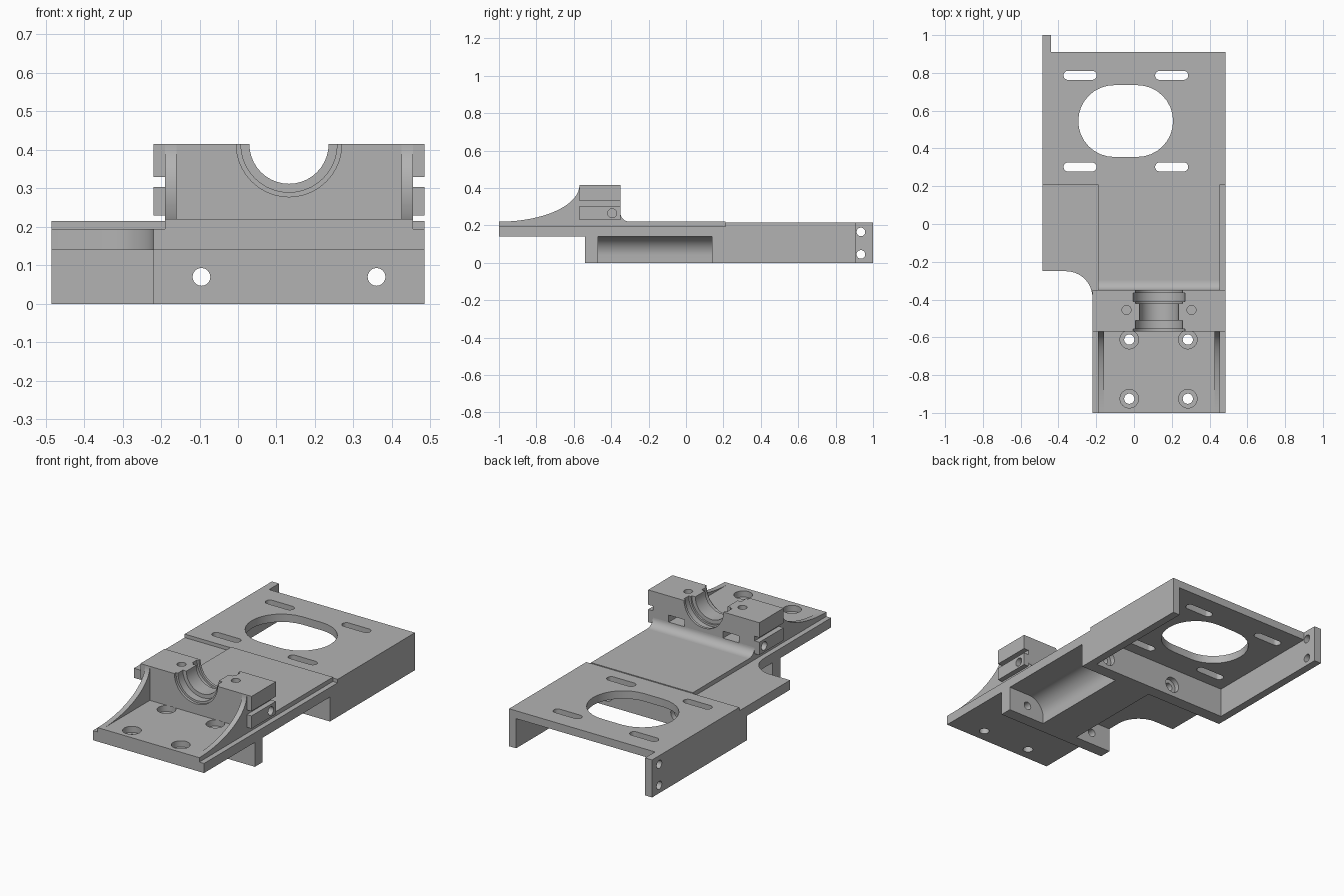
import bpy, bmesh, math
from mathutils import Vector

cube = bpy.data.objects.get("Cube")
if cube:
    bpy.data.objects.remove(cube, do_unlink=True)

grey = bpy.data.materials.new("plain grey")
grey.use_nodes = True
GREY = (0.45, 0.45, 0.45, 1)
grey.diffuse_color = GREY
grey.node_tree.nodes["Principled BSDF"].inputs["Base Color"].default_value = GREY
parts = []


def extrude(name, pts, axis, lo, hi, cutter=False):
    """Prism from a 2D outline: axis x uses (y,z), y uses (x,z), z uses (x,y)."""
    place = {"x": lambda a, b, t: (t, a, b),
             "y": lambda a, b, t: (a, t, b),
             "z": lambda a, b, t: (a, b, t)}[axis]
    bm = bmesh.new()
    face = bm.faces.new([bm.verts.new(place(a, b, lo)) for a, b in pts])
    out = bmesh.ops.extrude_face_region(bm, geom=[face])
    moved = [v for v in out["geom"] if isinstance(v, bmesh.types.BMVert)]
    bmesh.ops.translate(bm, verts=moved, vec=Vector(place(0, 0, hi - lo)))
    bmesh.ops.recalc_face_normals(bm, faces=bm.faces)
    mesh = bpy.data.meshes.new(name)
    bm.to_mesh(mesh)
    bm.free()
    mesh.materials.append(grey)
    ob = bpy.data.objects.new(name, mesh)
    bpy.context.collection.objects.link(ob)
    if cutter:
        ob.hide_render = True
    else:
        parts.append(ob)
    return ob


def rect(a0, a1, b0, b1):
    return [(a0, b0), (a1, b0), (a1, b1), (a0, b1)]


def box(name, x0, x1, y0, y1, z0, z1, cutter=False):
    return extrude(name, rect(x0, x1, y0, y1), "z", z0, z1, cutter)


def arc(ca, cb, ra, rb, start, end, n=16):
    angles = [math.radians(start + (end - start) * i / n) for i in range(n + 1)]
    return [(ca + ra * math.cos(t), cb + rb * math.sin(t)) for t in angles]


def stadium(x0, x1, cy, r):
    return arc(x1 - r, cy, r, r, -90, 90) + arc(x0 + r, cy, r, r, 90, 270)


def drill(axis, a, b, r, lo, hi):
    return extrude("drill", arc(a, b, r, r, 0, 360, 40)[:-1], axis, lo, hi, True)


def cut(obs, cutters):
    """Subtract the cutters, bake the result and discard the cutters."""
    for ob in obs:
        for c in cutters:
            m = ob.modifiers.new("cut", "BOOLEAN")
            m.operation, m.solver, m.object = "DIFFERENCE", "EXACT", c
        dg = bpy.context.evaluated_depsgraph_get()
        baked = bpy.data.meshes.new_from_object(ob.evaluated_get(dg))
        ob.modifiers.clear()
        ob.data = baked
    for c in cutters:
        bpy.data.objects.remove(c, do_unlink=True)


# Overall extents
L, R = -0.485, 0.485          # outer sides
INNER = -0.22                 # narrow side of the front section
MID = (INNER + R) / 2         # centre line of the front section
SCREW_X = (-0.025, 0.285)
BOLT_X = (-0.095, 0.36)

# Stepped front plate with four counterbored holes
front_plate = extrude("front_plate", [
    (INNER, 0.14), (R, 0.14), (R, 0.195), (0.455, 0.195),
    (0.455, 0.22), (-0.19, 0.22), (-0.19, 0.195), (INNER, 0.195)], "y", -1, 0.21)
holes = []
for x in SCREW_X:
    for y in (-0.612, -0.925):
        holes += [drill("z", x, y, 0.027, 0.1, 0.3), drill("z", x, y, 0.049, 0.185, 0.3)]
cut([front_plate], holes)

# Side wing with a concave corner
extrude("side_wing", [(INNER, 0.21), (L, 0.21), (L, -0.25)]
        + arc(-0.36, -0.39, 0.14, 0.14, 90, 0), "z", 0.14, 0.195)

# Keel below the plate, hollowed on both sides
half = [(R, 0.14)] + arc(0.35, 0.04, 0.1, 0.1, 90, 180)[::-1][::-1] + [(0.25, 0)]
mirrored = [(2 * MID - a, b) for a, b in reversed(half)]
extrude("keel", half + mirrored, "y", -0.47, 0.14)

# End wall and cross wall with bolt holes
end_wall = box("end_wall", INNER, R, -0.54, -0.47, 0, 0.14)
cross_wall = box("cross_wall", L, R, 0.14, 0.21, 0, 0.14)
cut([end_wall, cross_wall], [drill("y", x, 0.07, 0.023, -0.7, 0.4) for x in BOLT_X])
cut([cross_wall], [drill("y", x, 0.07, 0.045, 0.18, 0.4) for x in BOLT_X])

# Rear deck with oval opening and four slots
deck = box("rear_deck", L, R, 0.21, 0.91, 0.17, 0.215)
openings = [extrude("opening", stadium(-0.295, 0.207, 0.545, 0.19), "z", 0.1, 0.3, True)]
for x0 in (-0.373, 0.112):
    for y in (0.302, 0.787):
        openings.append(extrude("slot", stadium(x0, x0 + 0.175, y, 0.024),
                                "z", 0.1, 0.3, True))
cut([deck], openings)

# Rear side walls, one carrying the drilled tab
box("left_wall", R - 0.045, R, 0.21, 0.91, 0, 0.17)
box("right_wall", L, L + 0.045, 0.21, 0.91, 0, 0.17)
tab = box("end_tab", L, L + 0.045, 0.91, 1, 0, 0.215)
cut([tab], [drill("x", 0.935, z, 0.023, -0.6, -0.3) for z in (0.045, 0.165)])

# Bearing block with stepped half bore, screw holes and nut pockets
F, B, TOP = -0.57, -0.35, 0.415
block = box("bearing_block", -0.19, 0.455, F, B, 0.22, TOP)
cuts = [drill("y", MID, TOP, r, y0, y1) for r, y0, y1 in (
    (0.103, -0.7, -0.2), (0.137, -0.7, -0.555), (0.125, -0.6, -0.51),
    (0.125, -0.42, -0.3), (0.137, -0.41, -0.365))]
for x in (MID - 0.172, MID + 0.172):
    cuts.append(drill("z", x, -0.455, 0.024, 0.28, 0.5))
    cuts.append(box("pocket", x - 0.05, x + 0.05, -0.5, -0.3, 0.265, 0.305, True))
cut([block], cuts)

# Side flanges of the block, split by a gap, and the curved gussets in front
for side, x0, x1, g0 in (("left", 0.455, R, 0.425), ("right", INNER, -0.19, -0.19)):
    box(side + "_upper_flange", x0, x1, F, B, 0.33, TOP)
    lower = box(side + "_lower_flange", x0, x1, F, B, 0.23, 0.303)
    cut([lower], [drill("x", -0.395, 0.265, 0.024, x0 - 0.1, x1 + 0.1)])
    extrude(side + "_gusset", [(F, 0.22)] + arc(-1, TOP, 0.43, 0.195, -90, 0, 28),
            "x", g0, g0 + 0.03)

# Fillet behind the block
extrude("rear_fillet", [(B, 0.22)] + arc(-0.3, 0.265, 0.05, 0.045, 180, 270, 10),
        "x", -0.19, 0.455)

# Smooth the curved faces and keep the edges crisp
bpy.ops.object.select_all(action="DESELECT")
for ob in parts:
    ob.select_set(True)
bpy.context.view_layer.objects.active = parts[0]
bpy.ops.object.shade_smooth_by_angle(angle=math.radians(30))
